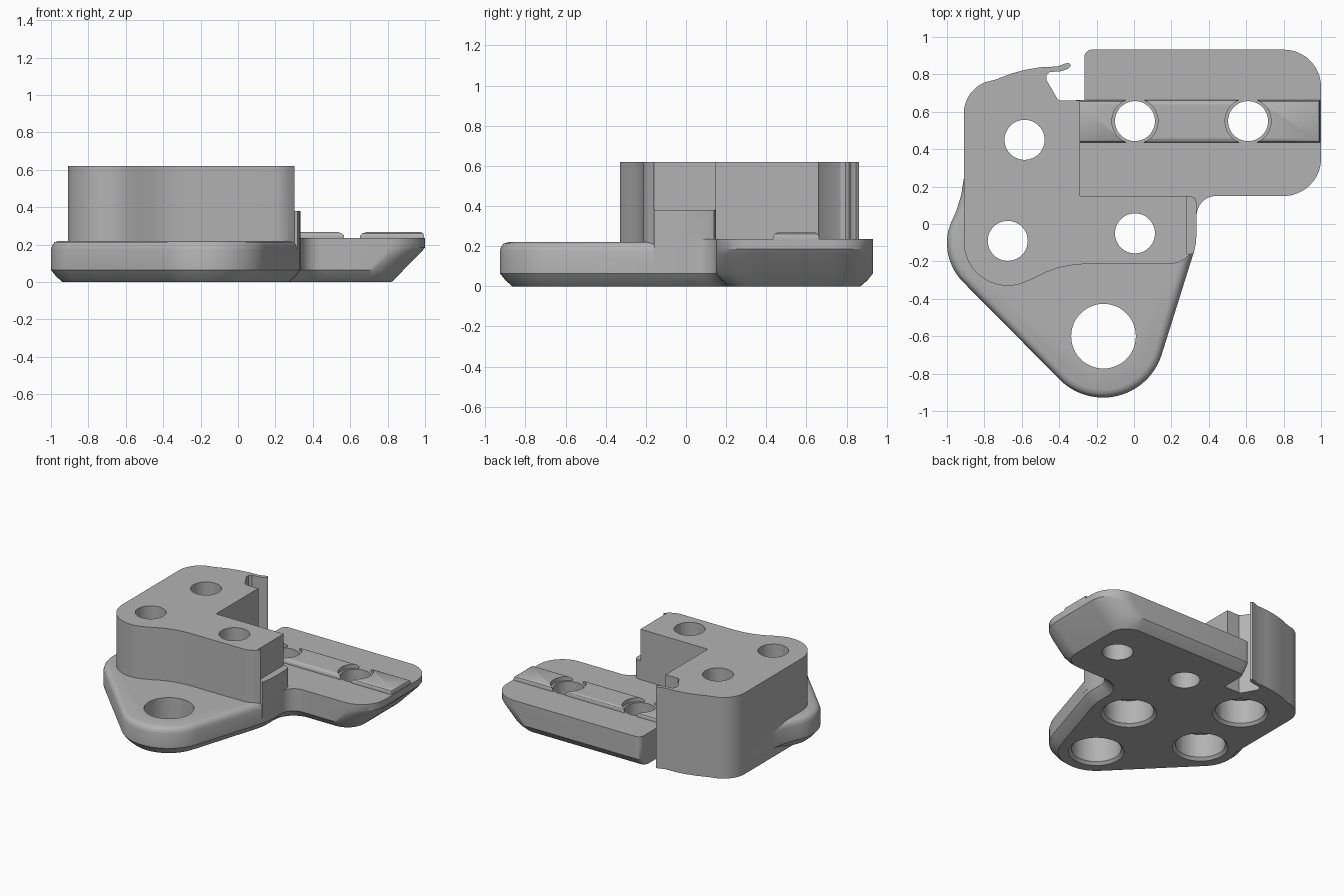
import bpy, bmesh, math
from mathutils import Vector

if "Cube" in bpy.data.objects:
    bpy.data.objects.remove(bpy.data.objects["Cube"])

grey = bpy.data.materials.new("satin grey")
grey.diffuse_color = (0.45, 0.45, 0.45, 1)
grey.use_nodes = True
grey.node_tree.nodes["Principled BSDF"].inputs["Base Color"].default_value = grey.diffuse_color


def arc(cx, cy, r, a0, a1, n=16):
    return [(cx + r * math.cos(math.radians(a0 + (a1 - a0) * i / n)),
             cy + r * math.sin(math.radians(a0 + (a1 - a0) * i / n))) for i in range(n + 1)]


def inset(pts, d):
    """Offset a counter-clockwise outline inward with mitred corners."""
    out = []
    for i, p in enumerate(pts):
        p, a, b = Vector(p), Vector(pts[i - 1]), Vector(pts[(i + 1) % len(pts)])
        u, v = (p - a).normalized(), (b - p).normalized()
        n1, n2 = Vector((-u.y, u.x)), Vector((-v.y, v.x))
        q = p + (n1 + n2) * (d / max(0.4, 1 + n1.dot(n2)))
        out.append((q.x, q.y))
    return out


def loft(name, rings):
    """Solid through stacked outlines, given as (height, points)."""
    bm = bmesh.new()
    rows = [[bm.verts.new((x, y, z)) for x, y in pts] for z, pts in rings]
    n = len(rows[0])
    for lo, hi in zip(rows, rows[1:]):
        for i in range(n):
            j = (i + 1) % n
            bm.faces.new((lo[i], lo[j], hi[j], hi[i]))
    bm.faces.new(rows[0][::-1])
    bm.faces.new(rows[-1])
    bmesh.ops.recalc_face_normals(bm, faces=bm.faces)
    me = bpy.data.meshes.new(name)
    bm.to_mesh(me)
    bm.free()
    me.materials.append(grey)
    ob = bpy.data.objects.new(name, me)
    bpy.context.collection.objects.link(ob)
    return ob


def prism(name, pts, z0, z1):
    return loft(name, [(z0, pts), (z1, pts)])


def profile(name, pts, levels):
    return loft(name, [(z, inset(pts, d)) for z, d in levels])


def cone(x, y, r0, r1, z0, z1):
    ring = lambda r: arc(x, y, r, 0, 352.5, 47)
    return loft("cutter", [(z0, ring(r0)), (z1, ring(r1))])


def combine(target, tool, op):
    m = target.modifiers.new(op, 'BOOLEAN')
    m.operation, m.solver, m.object = op, 'EXACT', tool
    bpy.context.view_layer.objects.active = target
    bpy.ops.object.modifier_apply(modifier=m.name)
    bpy.data.objects.remove(tool)


# Rounded three-lobed base plate: soft top edge, bevelled underside
base = ([(-0.90, 0.3), (-0.912, 0.23), (-0.925, 0.15), (-0.95, 0.07), (-0.977, 0.01)]
        + arc(-0.70, -0.1, 0.3, 168, 226) + arc(-0.165, -0.6, 0.328, 226, 342, 28)
        + [(0.32, -0.15), (0.331, -0.1), (0.335, -0.04), (0.335, 0.3)])
body = profile("bracket_body", base,
               [(0, .062), (.03, .028), (.065, 0), (.175, 0), (.20, .008), (.213, .02), (.22, .042)])

# Tall block with a hooked lip at the back
block = (arc(-0.675, -0.095, 0.235, 180, 290, 20)
         + [(-0.53, -0.288), (-0.47, -0.258), (-0.41, -0.236), (-0.34, -0.221), (-0.27, -0.214),
            (0.2, -0.213), (0.235, -0.207), (0.27, -0.188), (0.302, -0.16), (0.281, -0.16),
            (0.281, 0.15), (-0.29, 0.15), (-0.29, 0.66), (-0.395, 0.66), (-0.41, 0.67),
            (-0.468, 0.77), (-0.468, 0.795), (-0.45, 0.812), (-0.39, 0.817), (-0.352, 0.83),
            (-0.337, 0.846), (-0.348, 0.862), (-0.37, 0.857), (-0.41, 0.842), (-0.5, 0.838),
            (-0.58, 0.825), (-0.66, 0.803), (-0.74, 0.772)]
         + arc(-0.73, 0.59, 0.18, 110, 180, 12))
parts = [prism("block", block, 0.1, 0.62),
         prism("block_root", [p for p in block if p[0] < 0.1], 0, 0.12)]

# Low step beside the block
parts.append(prism("step", [(0.2, -0.16), (0.319, -0.16), (0.331, -0.1), (0.335, -0.04),
                            (0.335, 0.115), (0.325, 0.14), (0.30, 0.15), (0.2, 0.15)], 0.1, 0.38))

# Side bar with a sloping underside at its free end
def bar_ring(i, j, r):
    x0, x1, y0, y1 = -0.265, 1 - j, 0.15 + i, 0.932 - i
    return ([(x0, y0)] + arc(x1 - r, y0 + r, r, -90, 0) + arc(x1 - r, y1 - r, r, 0, 90)
            + arc(x0 + 0.04, y1 - 0.04, 0.04, 90, 180, 8))

parts.append(loft("bar", [(z, bar_ring(i, j, r)) for z, i, j, r in (
    (0, .062, .18, .14), (.03, .028, .148, .17), (.065, 0, .115, .2),
    (.16, 0, .02, .2), (.185, 0, 0, .2), (.235, 0, 0, .2))]))
parts.append(prism("bar_joint", [(-0.4, 0.15), (-0.2, 0.15), (-0.2, 0.66), (-0.4, 0.66)], 0, 0.235))

# Curved web between base plate and bar
web = [(0.335, -0.05)] + arc(0.44, 0.045, 0.105, 180, 90) + [(0.5, 0.15), (0.5, 0.3), (0.2, 0.3), (0.2, -0.05)]
parts.append(profile("web", web, [(0, .062), (.03, .028), (.065, 0), (.235, 0)]))

# Raised rib along the bar, interrupted around the bar holes
bar_holes = [(0.005, 0.55), (0.61, 0.55)]
rib = profile("rib", [(-0.31, 0.435), (0.995, 0.435), (0.995, 0.662), (-0.31, 0.662)],
              [(.2, 0), (.25, 0), (.261, .006), (.267, .018)])
for x, y in bar_holes:
    combine(rib, cone(x, y, 0.123, 0.123, 0.1, 0.4), 'DIFFERENCE')
parts.append(rib)

for p in parts:
    combine(body, p, 'UNION')

# Bolt holes, counterbores from below, and the large tip hole
block_holes = [(-0.585, 0.45), (-0.675, -0.09), (0.005, -0.05)]
tip = (-0.163, -0.6)
for x, y in bar_holes + block_holes:
    combine(body, cone(x, y, 0.107, 0.107, -0.1, 0.8), 'DIFFERENCE')
for x, y in block_holes + [tip]:
    combine(body, cone(x, y, 0.173, 0.173, -0.1, 0.8 if (x, y) == tip else 0.2), 'DIFFERENCE')
    combine(body, cone(x, y, 0.213, 0.168, -0.02, 0.025), 'DIFFERENCE')

# Smooth shading with crisp edges
bpy.ops.object.select_all(action='DESELECT')
body.select_set(True)
bpy.context.view_layer.objects.active = body
bpy.ops.object.shade_smooth_by_angle(angle=math.radians(30))
